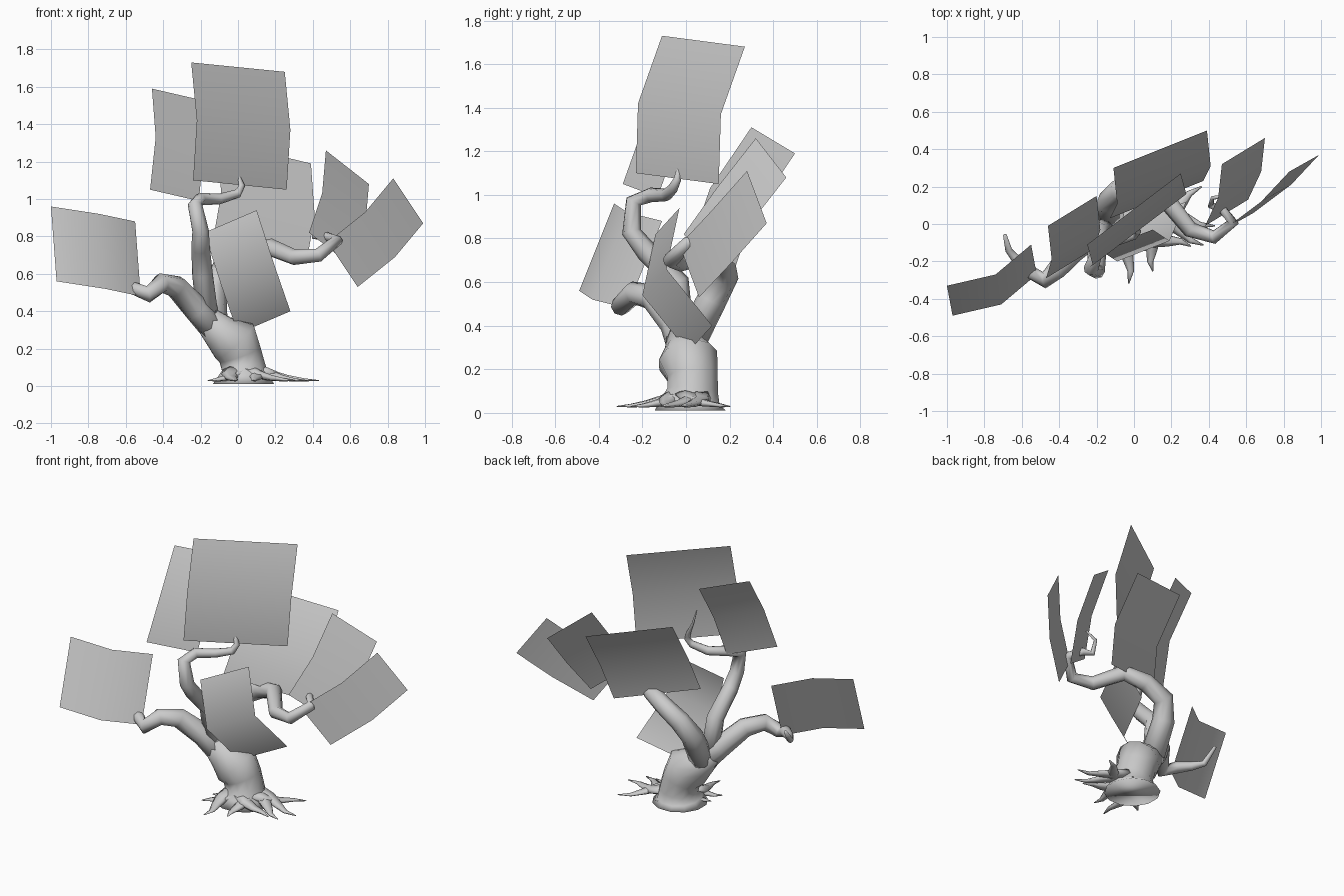
import bpy, bmesh, math
from mathutils import Vector

cube = bpy.data.objects.get("Cube")
if cube:
    bpy.data.objects.remove(cube)

shade = 0.6
grey = bpy.data.materials.new("plain grey")
grey.use_nodes = True
grey.diffuse_color = (shade, shade, shade, 1)
grey.node_tree.nodes["Principled BSDF"].inputs["Base Color"].default_value = grey.diffuse_color


def add_object(name, bm):
    mesh = bpy.data.meshes.new(name)
    bmesh.ops.recalc_face_normals(bm, faces=bm.faces[:])
    for face in bm.faces:
        face.smooth = True
    bm.to_mesh(mesh)
    bm.free()
    mesh.materials.append(grey)
    obj = bpy.data.objects.new(name, mesh)
    bpy.context.collection.objects.link(obj)
    return obj


def taper(start, end, count):
    """Radii shrinking evenly from start to end."""
    return [start + (end - start) * i / (count - 1) for i in range(count)]


def limb(name, path, radii, sides=8, flat=1.0):
    """Closed tube along a path with one radius for each point."""
    bm = bmesh.new()
    points = [Vector(p) for p in path]
    rings = []
    side = None
    for i, (point, radius) in enumerate(zip(points, radii)):
        before = points[max(i - 1, 0)]
        after = points[min(i + 1, len(points) - 1)]
        along = (after - before).normalized()
        if side is None:
            side = along.orthogonal()
        side = (side - along * side.dot(along)).normalized()
        up = along.cross(side)
        ring = []
        for k in range(sides):
            angle = math.tau * k / sides
            offset = (side * math.cos(angle) + up * math.sin(angle)) * radius
            offset.z *= flat
            ring.append(bm.verts.new(point + offset))
        rings.append(ring)
    for lower, upper in zip(rings, rings[1:]):
        for k in range(sides):
            n = (k + 1) % sides
            bm.faces.new((lower[k], lower[n], upper[n], upper[k]))
    bm.faces.new(rings[0])
    bm.faces.new(rings[-1])
    return add_object(name, bm)


def branch(name, path, start, end):
    return limb(name, path, taper(start, end, len(path)))


def sheet(name, profile, across):
    """Thin bent sheet: a bent edge swept along a straight vector."""
    bm = bmesh.new()
    near = [bm.verts.new(p) for p in profile]
    far = [bm.verts.new(Vector(p) + Vector(across)) for p in profile]
    for i in range(len(profile) - 1):
        bm.faces.new((near[i], near[i + 1], far[i + 1], far[i]))
    return add_object(name, bm)


# Trunk, flared at the ground and leaning over at the top
limb("trunk",
     [(.03, .02, .01), (.03, .02, .05), (.03, .03, .1), (.01, .03, .17),
      (-.02, .01, .24), (-.1, 0, .29), (-.18, -.02, .37)],
     [.17, .14, .12, .12, .14, .1, .07], sides=12)

# Main branches
branch("left_branch",
       [(-.1, 0, .28), (-.22, -.05, .41), (-.33, -.15, .53), (-.41, -.24, .55),
        (-.48, -.3, .49), (-.55, -.26, .52), (-.62, -.2, .53), (-.67, -.14, .54),
        (-.69, -.06, .63)], .08, .01)
branch("upper_branch",
       [(-.16, -.02, .34), (-.19, -.04, .6), (-.2, -.18, .74), (-.2, -.25, .83),
        (-.23, -.24, .97), (-.2, -.16, 1), (-.1, -.09, 1), (0, -.06, 1.03),
        (.02, -.04, 1.07), (0, -.03, 1.12), (-.05, 0, 1.2), (-.08, 0, 1.3)], .06, .003)
branch("right_branch",
       [(-.13, .02, .33), (-.13, .12, .52), (-.08, .18, .63), (.05, .17, .7),
        (.18, .12, .74), (.3, -.03, .69), (.43, -.07, .7), (.53, .01, .78),
        (.47, .08, .8), (.41, .1, .8), (.42, .14, .87), (.5, .15, .9)], .075, .005)

# Roots: heading in degrees and length, curling to alternate sides
roots = [(4, .4), (23, .38), (-13, .36), (-32, .3), (-68, .27),
         (-107, .33), (-132, .25), (190, .19), (60, .16)]
for i, (heading, length) in enumerate(roots):
    angle = math.radians(heading)
    outward = Vector((math.cos(angle), math.sin(angle), 0))
    sideways = Vector((-math.sin(angle), math.cos(angle), 0)) * length * (-1) ** i / 8
    path = []
    for step in range(1, 6):
        t = step / 5
        height = Vector((.03, .01, .03 + .08 * (1 - t) ** 2))
        path.append(height + outward * length * t + sideways * math.sin(t * 5))
    limb("root_" + str(i + 1), path, taper(.06, .004, len(path)), sides=6, flat=.5)

# Foliage sheets
sheet("top_sheet",
      [(-.25, -.11, 1.73), (-.22, -.22, 1.42), (-.24, -.23, 1.1)], (.5, .38, -.05))
sheet("upper_left_sheet",
      [(-.46, -.01, 1.59), (-.44, -.19, 1.33), (-.47, -.29, 1.05)], (.26, .16, -.06))
sheet("front_sheet",
      [(-.18, -.14, .82), (-.09, -.2, .54), (0, .01, .28)], (.28, .11, .12))
sheet("left_sheet",
      [(-1, -.33, .96), (-.74, -.27, .92), (-.55, -.11, .88)], (.03, -.16, -.4))
sheet("back_sheet",
      [(-.11, .3, 1.31), (-.09, .11, 1.03), (-.13, .03, .8)], (.5, .2, -.12))
sheet("inner_right_sheet",
      [(.47, .32, 1.26), (.45, .14, 1.03), (.38, -.01, .82)], (.23, .14, -.18))
sheet("outer_right_sheet",
      [(.83, .28, 1.11), (.68, .12, .93), (.48, -.03, .77)], (.16, .09, -.24))
